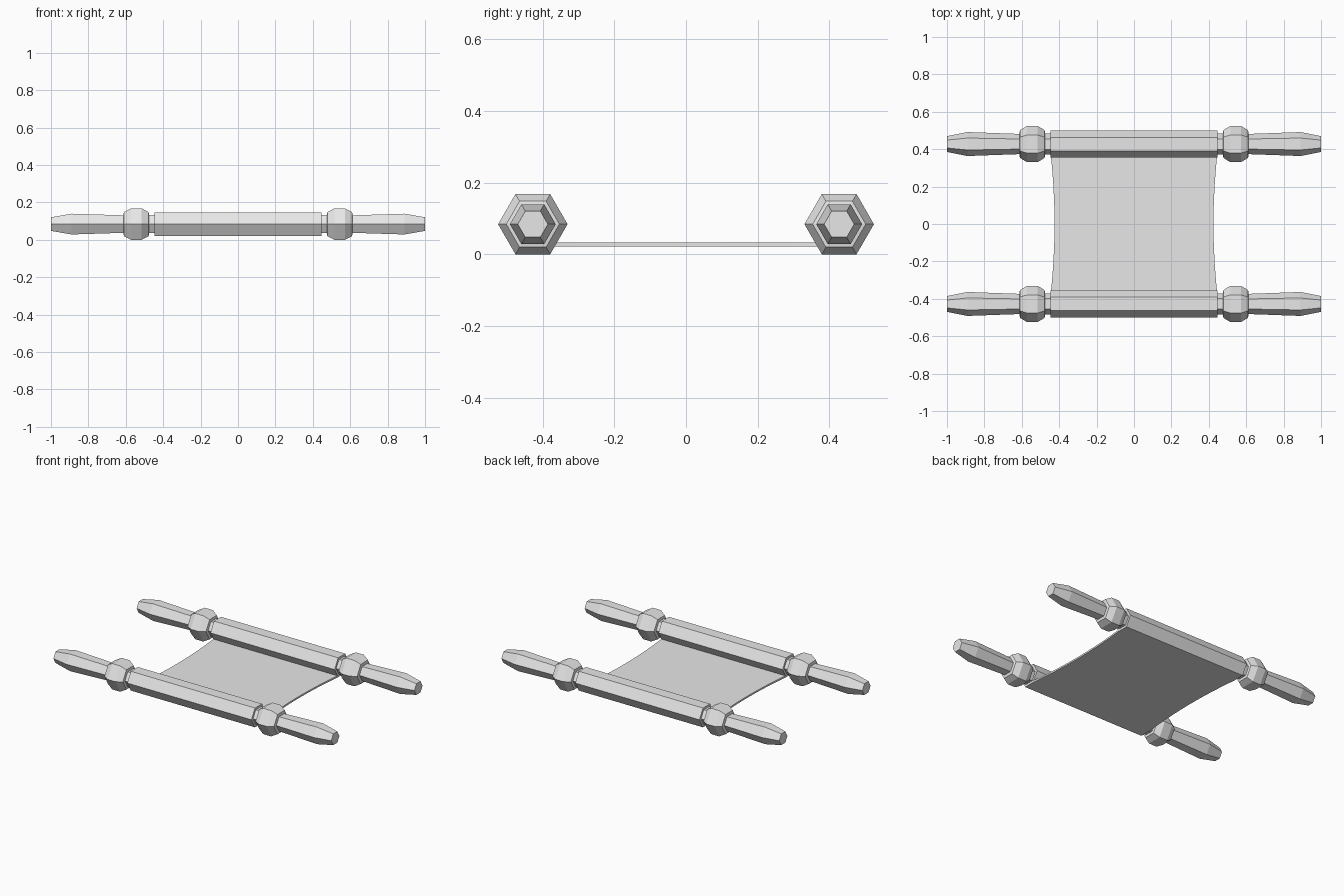
import bpy, bmesh, math

cube = bpy.data.objects.get("Cube")
if cube:
    bpy.data.objects.remove(cube, do_unlink=True)

grey = bpy.data.materials.new("plain_grey")
grey.use_nodes = True
grey.diffuse_color = (0.8, 0.8, 0.8, 1)
grey.node_tree.nodes["Principled BSDF"].inputs["Base Color"].default_value = (0.8, 0.8, 0.8, 1)

ROD_Y = 0.4275      # rod axis distance from the middle
ROD_R = 0.0725      # rolled paper radius
AXIS_Z = 0.084      # rod axis height
FLAT = math.sqrt(3) / 2


def finish(name, bm):
    bmesh.ops.recalc_face_normals(bm, faces=bm.faces)
    mesh = bpy.data.meshes.new(name)
    bm.to_mesh(mesh)
    bm.free()
    mesh.materials.append(grey)
    obj = bpy.data.objects.new(name, mesh)
    bpy.context.collection.objects.link(obj)
    return obj


def hex_lathe(name, profile, y, side=1):
    """Six-sided turned part along x from (x, radius) pairs."""
    bm = bmesh.new()
    rings = []
    for x, r in profile:
        angles = [math.radians(60 * i) for i in range(6)]
        rings.append([bm.verts.new((side * x, y + r * math.cos(a), AXIS_Z + r * math.sin(a)))
                      for a in angles])
    for a, b in zip(rings, rings[1:]):
        for i in range(6):
            j = (i + 1) % 6
            bm.faces.new((a[i], a[j], b[j], b[i]))
    bm.faces.new(rings[0])
    bm.faces.new(rings[-1])
    return finish(name, bm)


# Profiles: hexagonal roll, and handle with neck, knob and flared grip
roll = [(-0.447, ROD_R), (0.447, ROD_R)]
handle = [(0.43, 0.056), (0.475, 0.056), (0.478, 0.074), (0.515, 0.097), (0.572, 0.097),
          (0.61, 0.074), (0.613, 0.054), (0.89, 0.064), (1.0, 0.042)]

for place, y in (("front", -ROD_Y), ("back", ROD_Y)):
    hex_lathe(place + "_roll", roll, y)
    hex_lathe(place + "_left_handle", handle, y, 1)
    hex_lathe(place + "_right_handle", handle, y, -1)

# Open sheet between the rolls, with slightly pinched sides
bottom = AXIS_Z - ROD_R * FLAT
half = ROD_Y - ROD_R / 2
bm = bmesh.new()
rows = []
for i in range(9):
    t = i / 4 - 1
    w = 0.425 + 0.022 * t * t
    rows.append([bm.verts.new((x, half * t, bottom)) for x in (-w, w)])
for a, b in zip(rows, rows[1:]):
    bm.faces.new((a[0], a[1], b[1], b[0]))
top = bmesh.ops.extrude_face_region(bm, geom=bm.faces[:])
for v in top["geom"]:
    if isinstance(v, bmesh.types.BMVert):
        v.co.z += 0.011
finish("paper_sheet", bm)
